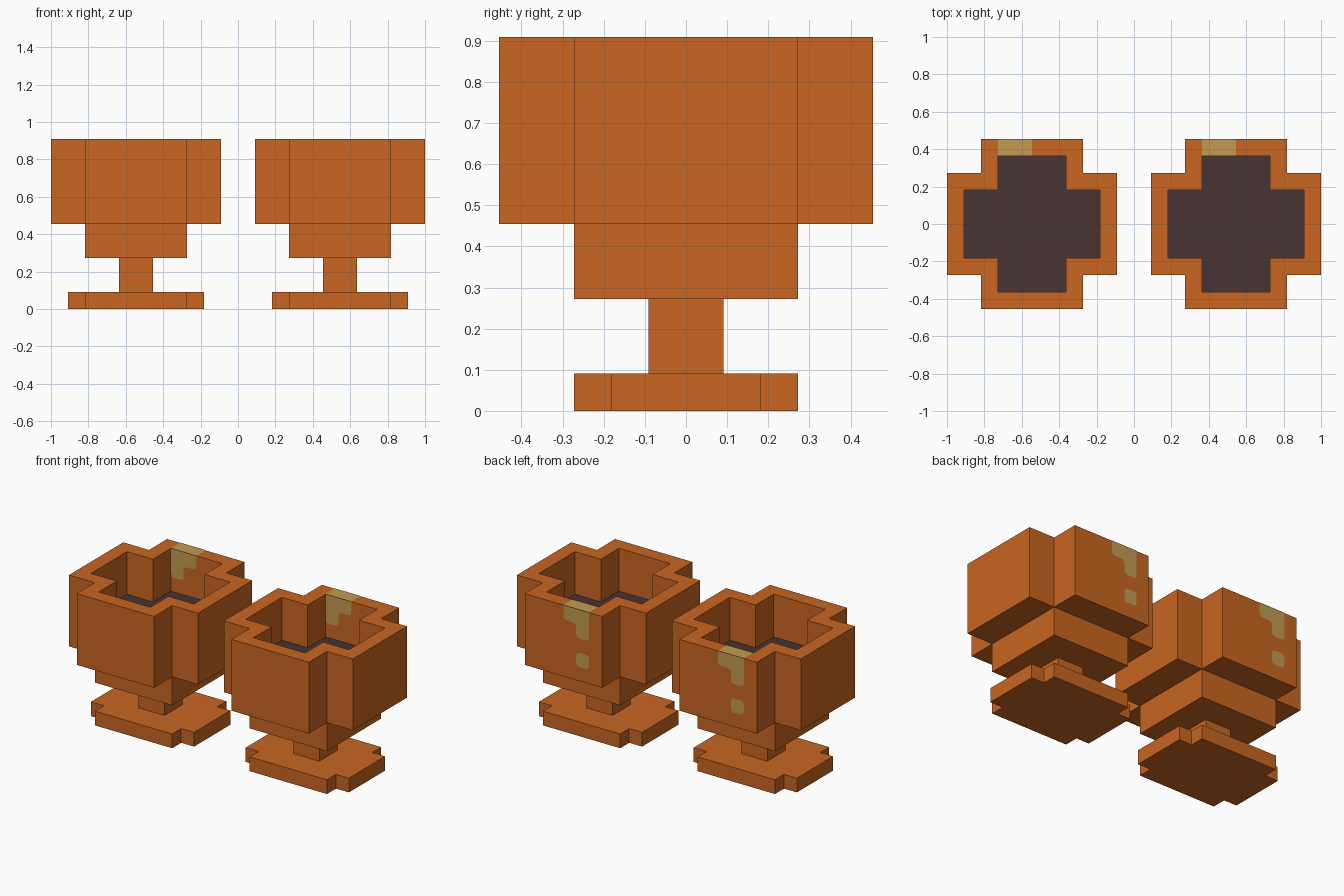
import bpy
from mathutils import Vector

if "Cube" in bpy.data.objects:
    bpy.data.objects.remove(bpy.data.objects["Cube"])

U = 1 / 11          # block unit
EPS = 0.002         # lift of the painted drips


def material(name, rgb):
    m = bpy.data.materials.new(name)
    m.diffuse_color = (*rgb, 1)
    m.use_nodes = True
    m.node_tree.nodes["Principled BSDF"].inputs["Base Color"].default_value = m.diffuse_color
    return m


CLAY = material("orange clay", (0.578, 0.133, 0.015))
DARK = material("dark drink", (0.065, 0.033, 0.033))
TAN = material("tan drip", (0.54, 0.33, 0.085))


def cross(a, b, c, d):
    """Plus-shaped outline: arm a x b along x joined with c x d along y."""
    q = [(a, b), (c, b), (c, d)]
    return (q + [(-x, y) for x, y in reversed(q)]
            + [(-x, -y) for x, y in q] + [(x, -y) for x, y in reversed(q)])


def square(r):
    return [(r, r), (-r, r), (-r, -r), (r, -r)]


def add(name, verts, faces, mat, cx):
    me = bpy.data.meshes.new(name)
    me.from_pydata([Vector(v) * U + Vector((cx, 0, 0)) for v in verts], [], faces)
    me.materials.append(mat)
    ob = bpy.data.objects.new(name, me)
    bpy.context.collection.objects.link(ob)
    return ob


def loft(name, rings, mat, cx, bottom=True, top=True):
    """Join (outline, z) rings that share a point count, with optional caps."""
    n = len(rings[0][0])
    verts = [(x, y, z) for pts, z in rings for x, y in pts]
    faces = []
    for k in range(len(rings) - 1):
        for i in range(n):
            j = (i + 1) % n
            faces.append((k * n + i, k * n + j, k * n + n + j, k * n + n + i))
    if bottom:
        faces.append(tuple(reversed(range(n))))
    if top:
        faces.append(tuple(range(len(verts) - n, len(verts))))
    return add(name, verts, faces, mat, cx)


def rounded(points, r=0.28, steps=4):
    """Points (x, z, round?) -> outline with curved corners."""
    out = []
    for i, (x, z, rnd) in enumerate(points):
        p = Vector((x, z))
        if not rnd:
            out.append(p)
            continue
        a = Vector(points[i - 1][:2])
        b = Vector(points[(i + 1) % len(points)][:2])
        s, e = p + (a - p).normalized() * r, p + (b - p).normalized() * r
        for k in range(steps + 1):
            t = k / steps
            out.append(s * (1 - t) ** 2 + p * 2 * t * (1 - t) + e * t * t)
    return out


def wall_patch(name, points, y, facing, cx):
    pts = rounded(points)
    if facing > 0:
        pts = pts[::-1]
    yy = y + facing * EPS / U
    add(name, [(p.x, yy, p.y) for p in pts], [tuple(range(len(pts)))], TAN, cx)


# Outlines are counter-clockwise in x/z as seen from the front
DRIP = [(-2, 10, 0), (-2, 8, 1), (-1, 8, 1), (-1, 9, 1), (0, 9, 1), (0, 10, 0)]
DROP = [(-2, 7, 1), (-2, 6, 1), (-1, 6, 1), (-1, 7, 1)]
OUTER, INNER = cross(5, 3, 3, 5), cross(4, 2, 2, 4)

for side, cx in (("left", -6 * U), ("right", 6 * U)):
    # foot, stem and cup
    foot = cross(4, 2, 3, 3)
    loft(side + "_foot", [(foot, 0), (foot, 1)], CLAY, cx)
    loft(side + "_stem", [(square(1), 1), (square(1), 3)], CLAY, cx, False, False)
    loft(side + "_cup_bottom", [(square(3), 3), (square(3), 5)], CLAY, cx, True, False)
    loft(side + "_cup", [(OUTER, 5), (OUTER, 10), (INNER, 10), (INNER, 7)],
         CLAY, cx, True, False)
    # drink surface
    add(side + "_drink", [(x, y, 7) for x, y in INNER], [tuple(range(12))], DARK, cx)
    # drips over the back rim
    zt = 10 + EPS / U
    add(side + "_rim_drip", [(-2, 4, zt), (0, 4, zt), (0, 5, zt), (-2, 5, zt)],
        [(0, 1, 2, 3)], TAN, cx)
    wall_patch(side + "_inner_drip", DRIP, 4, -1, cx)
    wall_patch(side + "_outer_drip", DRIP, 5, 1, cx)
    wall_patch(side + "_outer_drop", DROP, 5, 1, cx)
